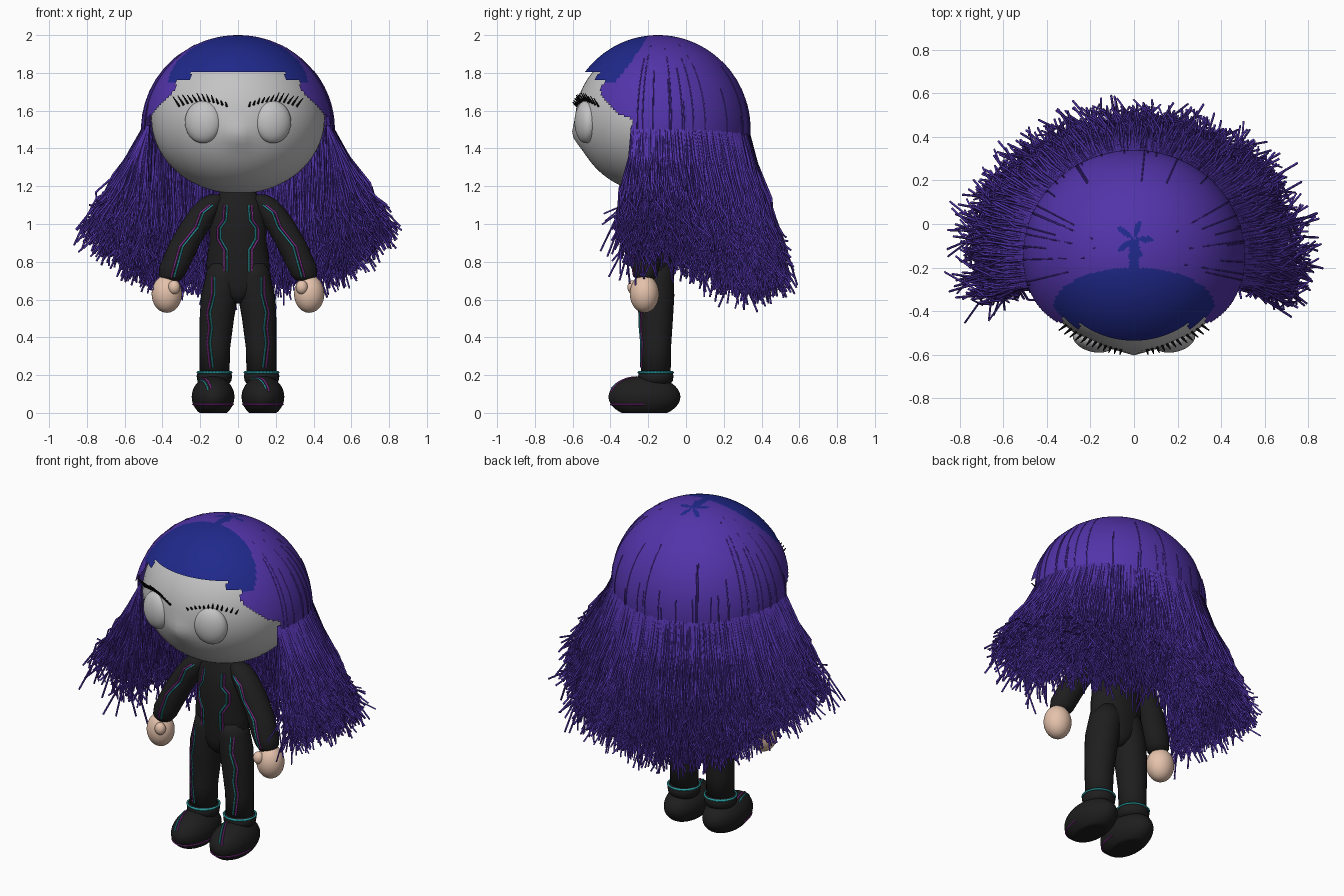
import bpy, bmesh, random
from math import sin, cos, pi, exp, hypot, atan2, sqrt, radians
from mathutils import Matrix, Vector
from mathutils.bvhtree import BVHTree

random.seed(4)
cube = bpy.data.objects.get("Cube")
if cube:
    bpy.data.objects.remove(cube)


def material(name, *rgb):
    m = bpy.data.materials.new(name)
    m.use_nodes = True
    m.diffuse_color = (*rgb, 1)
    m.node_tree.nodes["Principled BSDF"].inputs["Base Color"].default_value = (*rgb, 1)
    return m


PURPLE = material("hair purple", .085, .034, .4)
BLUE = material("scalp blue", .014, .022, .26)
GREY = material("face grey", .55, .55, .55)
BLACK = material("suit black", .013, .013, .013)
SKIN = material("hand skin", .78, .54, .41)
TEAL = material("stripe teal", .02, .3, .32)
MAGENTA = material("stripe magenta", .26, .03, .3)
LASH = material("lash black", .003, .003, .003)


def add_mesh(name, bm, *mats):
    me = bpy.data.meshes.new(name)
    bmesh.ops.recalc_face_normals(bm, faces=bm.faces)
    bm.to_mesh(me)
    bm.free()
    me.shade_smooth()
    for m in mats:
        me.materials.append(m)
    ob = bpy.data.objects.new(name, me)
    bpy.context.collection.objects.link(ob)
    return ob


def ball(name, centre, radii, mat, turn=0, floor=None):
    bm = bmesh.new()
    mtx = Matrix.Translation(centre) @ Matrix.Rotation(turn, 4, 'Z') @ Matrix.Diagonal((*radii, 1))
    bmesh.ops.create_uvsphere(bm, u_segments=56, v_segments=36, radius=1, matrix=mtx)
    if floor is not None:
        for v in bm.verts:
            v.co.z = max(v.co.z, floor)
    return add_mesh(name, bm, mat)


def loft(name, rings, mat, side=1, n=28):
    """Skin of horizontal ellipses given as (x, y, z, rx, ry)."""
    bm = bmesh.new()
    loops = [[bm.verts.new((side * (x + rx * cos(2 * pi * i / n)), y + ry * sin(2 * pi * i / n), z))
              for i in range(n)] for x, y, z, rx, ry in rings]
    for a, b in zip(loops, loops[1:]):
        for i in range(n):
            j = (i + 1) % n
            bm.faces.new((a[i], a[j], b[j], b[i]))
    bm.faces.new(loops[0])
    bm.faces.new(loops[-1])
    return add_mesh(name, bm, mat)


def tubes(name, paths, radius, mat, taper=1, cyclic=False):
    cu = bpy.data.curves.new(name, 'CURVE')
    cu.dimensions = '3D'
    cu.bevel_depth, cu.bevel_resolution = radius, 0
    for path in paths:
        sp = cu.splines.new('POLY')
        sp.points.add(len(path) - 1)
        sp.use_cyclic_u = cyclic
        for i, p in enumerate(path):
            sp.points[i].co = (*p, 1)
            sp.points[i].radius = 1 + (taper - 1) * i / (len(path) - 1)
    tmp = bpy.data.objects.new(name + " curve", cu)
    bpy.context.collection.objects.link(tmp)
    dg = bpy.context.evaluated_depsgraph_get()
    me = bpy.data.meshes.new_from_object(tmp.evaluated_get(dg))
    bpy.data.objects.remove(tmp)
    me.name = name
    me.materials.clear()
    me.materials.append(mat)
    ob = bpy.data.objects.new(name, me)
    bpy.context.collection.objects.link(ob)


def surface(obs):
    verts, polys = [], []
    for ob in obs:
        k = len(verts)
        verts += [v.co.copy() for v in ob.data.vertices]
        polys += [[k + i for i in p.vertices] for p in ob.data.polygons]
    return BVHTree.FromPolygons(verts, polys)


def project(tree, x, z):
    return tree.ray_cast(Vector((x, -2, z)), Vector((0, 1, 0)))[0]


# Head with a soft nose, eyes and lashes
head = ball("head", (0, -.15, 1.56), (.46, .435, .4), GREY)
for v in head.data.vertices:
    if v.co.y < -.4:
        v.co.y -= .027 * exp(-(v.co.x ** 2 + (v.co.z - 1.47) ** 2) / .004)
face_tree = surface([head])
for s, tag in ((1, "left"), (-1, "right")):
    ball(tag + "_eye", (s * .185, -.53, 1.54), (.098, .057, .112), GREY, s * .25)
    lashes = []
    for i in range(12):
        u = i / 11
        base = project(face_tree, s * (.06 + .25 * u), 1.61 + .04 * sin(pi * (.1 + .8 * u)))
        tip = Vector((s * (.005 + .03 * u), -.025, random.uniform(.02, .035) + .02 * u))
        lashes.append([base, base + tip * .6, base + tip])
    tubes(tag + "_eyelashes", lashes, .0065, LASH, .4)

# Suit: torso, legs, arms, boots, hands
Y = -.16
suit = [loft("torso", [(0, Y, z, rx, ry) for z, rx, ry in (
    (.58, .03, .05), (.62, .09, .085), (.67, .14, .094), (.73, .168, .098), (.82, .165, .105),
    (.92, .15, .11), (1.02, .15, .105), (1.1, .145, .09), (1.15, .11, .07), (1.2, .06, .06))], BLACK)]
boots = []
for s, tag in ((1, "left"), (-1, "right")):
    suit.append(loft(tag + "_leg", [(x, Y, z, r, r) for x, z, r in (
        (.07, .79, .088), (.077, .72, .096), (.098, .62, .098), (.112, .5, .091),
        (.122, .35, .081), (.125, .16, .078))], BLACK, s))
    suit.append(loft(tag + "_arm", [(x, y, z, r, .9 * r) for x, y, z, r in (
        (.12, -.17, 1.155, .03), (.135, -.17, 1.135, .06), (.17, -.175, 1.08, .08), (.22, -.18, 1, .085),
        (.28, -.19, .9, .083), (.335, -.21, .78, .08), (.35, -.215, .73, .07), (.355, -.22, .7, .05))], BLACK, s))
    ball(tag + "_hand", (s * .377, -.22, .63), (.08, .077, .1), SKIN)
    ball(tag + "_thumb", (s * .338, -.28, .665), (.032, .03, .037), SKIN)
    boots.append(ball(tag + "_boot", (s * .132, -.22, .085), (.113, .19, .11), BLACK, 0, 0))
    loft(tag + "_cuff", [(.125, Y, z, r, r) for z, r in (
        (.15, .075), (.17, .09), (.195, .094), (.215, .088), (.225, .076))], BLACK, s)
    ring = [2 * pi * i / 32 for i in range(32)]
    tubes(tag + "_cuff_band", [[(s * .125 + .09 * cos(a), Y + .09 * sin(a), .214) for a in ring]],
          .007, TEAL, cyclic=True)
    sole = [pi + pi * i / 20 for i in range(21)]
    tubes(tag + "_sole_line", [[(s * .132 + .106 * cos(a), -.22 + .178 * sin(a), .045) for a in sole]],
          .005, MAGENTA)

# Paired stripes laid on the front of the suit and over the boots
suit_tree = surface(suit)


def stripe(pts, shift):
    path = []
    for (x0, z0), (x1, z1) in zip(pts, pts[1:]):
        for i in range(9):
            hit = project(suit_tree, x0 + (x1 - x0) * i / 8 + shift, z0 + (z1 - z0) * i / 8)
            if hit:
                path.append(hit)
    return path


def boot_stripe(x, start, end):
    """Line over a boot from the cuff to the toe; start and end are sideways fractions."""
    path = []
    for i in range(13):
        u, v = start + (end - start) * i / 12, -.92 * i / 12
        path.append((x + .113 * u, -.22 + .19 * v, .085 + .11 * sqrt(max(0, 1 - u * u - v * v))))
    return path


chest = [(.065, 1.1), (.07, 1.02), (.1, .98), (.1, .92), (.065, .86), (.065, .75)]
thigh = [(.13, .72), (.13, .63), (.155, .53), (.145, .45), (.155, .37), (.14, .24)]
sleeve = [(.14, 1.1), (.19, 1.06), (.22, .98), (.3, .88), (.345, .72)]
for mat, shift, tag in ((TEAL, -.008, "teal"), (MAGENTA, .008, "magenta")):
    lines = [stripe([(s * x, z) for x, z in p], shift * s)
             for s in (1, -1) for p in (chest, thigh, sleeve)]
    lines += [boot_stripe(.132, -.5 + 9 * shift, .22 + 9 * shift),
              boot_stripe(-.132, -.62 + 9 * shift, -.16 + 9 * shift)]
    tubes(tag + "_stripes", lines, .0055, mat)

# Hair cap: open over the face, blue fringe patch and crown
CY, CZ, RX, RY, RZ = -.148, 1.5, .51, .488, .5
bm = bmesh.new()
bmesh.ops.create_uvsphere(bm, u_segments=180, v_segments=120, radius=1,
                          matrix=Matrix.Translation((0, CY, CZ)) @ Matrix.Diagonal((RX, RY, RZ, 1)))


def hairline(x):
    return 1.8 if x < .25 else 1.76 if x < .33 else 1.71 - (x - .33)


gone = []
for f in bm.faces:
    x, y, z = f.calc_center_median()
    if z < 1.4 or (y < -.28 and z < hairline(abs(x))):
        gone.append(f)
        continue
    fringe = (x / .37) ** 2 + ((y + .38) / .18) ** 2 < 1 or (y < -.38 and abs(x) < .36)
    a, r = atan2(y + .07, x), hypot(x, y + .07)
    crown = z > 1.9 and (r < .04 + .05 * cos(5 * a) or (abs(x) < .022 and -.23 < y < -.07))
    f.material_index = int(z > 1.755 and (fringe or crown))
bmesh.ops.delete(bm, geom=gone, context='FACES')
add_mesh("hair_cap", bm, PURPLE, BLUE)


def hair_point(theta, rx, ry, z):
    return Vector((rx * sin(theta), CY + ry * cos(theta), z))


def fall(theta, t, flare):
    """Point on a lock; theta is measured from the back, flare 0 hangs inside and 1 outside."""
    side = sin(theta) ** 4
    end_z = .61 + .13 * side + flare * (.1 + .12 * side)
    ex, ey = .5 + .32 * flare, .46 + .23 * flare
    return hair_point(theta, .495 + (ex - .495) * t, .47 + (ey - .47) * t, 1.52 + (end_z - 1.52) * t)


# Curtain under the loose locks
bm = bmesh.new()
WIDE, cols, rows = radians(107), 70, 8
grid = [[bm.verts.new(fall(WIDE * (2 * i / cols - 1), j / rows * .86, .6)) for i in range(cols + 1)]
        for j in range(rows + 1)]
for j in range(rows):
    for i in range(cols):
        bm.faces.new((grid[j][i], grid[j][i + 1], grid[j + 1][i + 1], grid[j + 1][i]))
add_mesh("hair_curtain", bm, PURPLE)

# Loose locks
locks = []
for _ in range(4000):
    theta, flare = random.uniform(-WIDE, WIDE), random.random() ** .8
    drift, reach = random.uniform(-.12, .12), random.uniform(.78, 1.03)
    path = [fall(theta + drift * t * t, t * reach, flare) for t in (0, .3, .6, .82, 1)]
    for k, amount in ((2, .025), (3, .04), (4, .07)):
        path[k] += Vector([random.uniform(-amount, amount) for _ in "xyz"])
    locks.append(path)
tubes("hair_locks", locks, .007, PURPLE, .75)

# Fine strands lying on the cap
strands = []
for _ in range(35):
    theta, top = random.uniform(-WIDE, WIDE), random.uniform(1.55, 1.97)
    path = []
    for i in range(9):
        z = top + (1.46 - top) * i / 8
        k = 1.002 * sqrt(1 - ((z - CZ) / RZ) ** 2)
        path.append(hair_point(theta, RX * k, RY * k, z))
    strands.append(path)
tubes("cap_strands", strands, .003, PURPLE)
